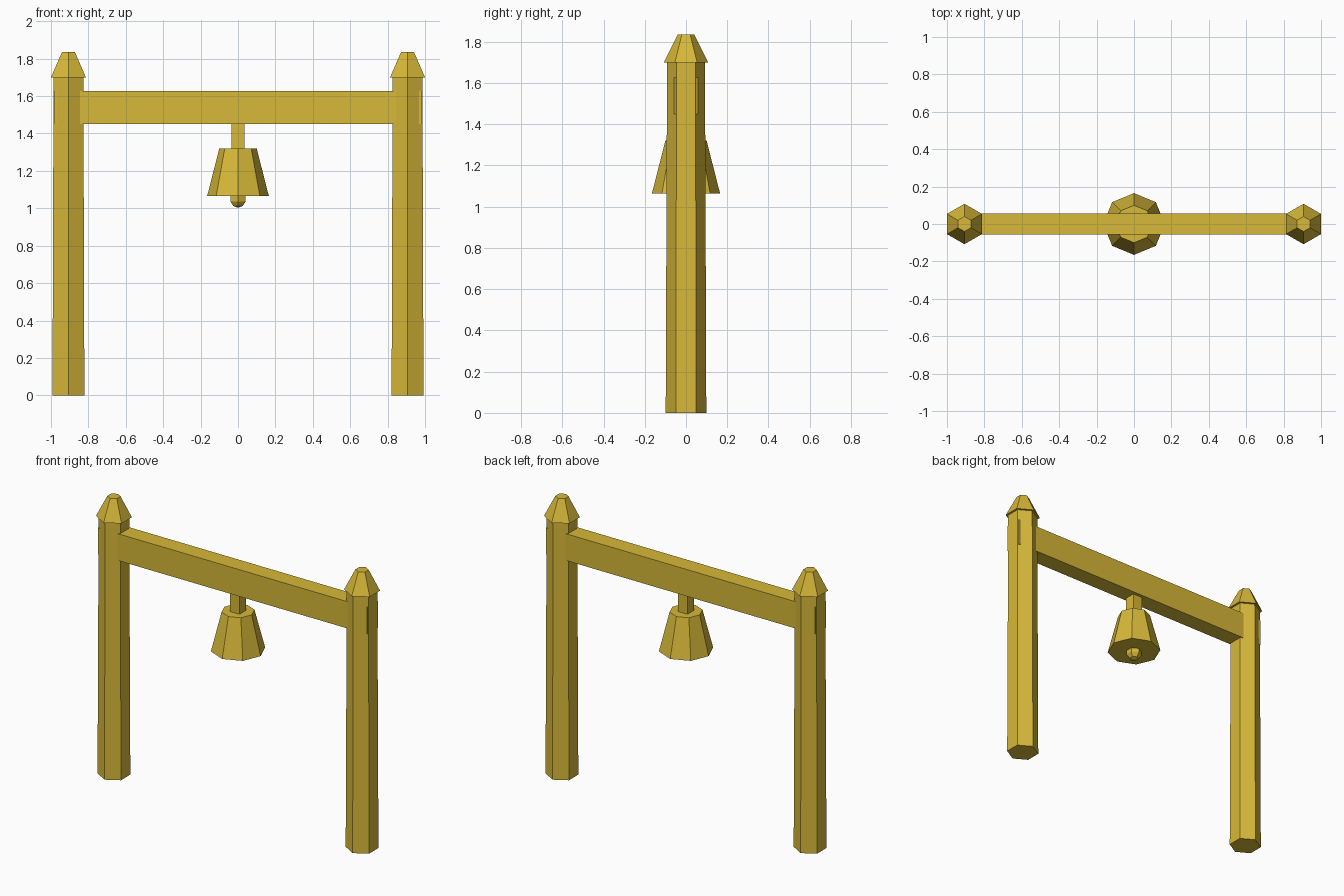
import bpy, bmesh, math

if "Cube" in bpy.data.objects:
    bpy.data.objects.remove(bpy.data.objects["Cube"])

gold = bpy.data.materials.new("antique gold")
gold.diffuse_color = (0.68, 0.48, 0.04, 1)
gold.use_nodes = True
gold.node_tree.nodes["Principled BSDF"].inputs["Base Color"].default_value = gold.diffuse_color


def finish(bm, name):
    bmesh.ops.recalc_face_normals(bm, faces=bm.faces[:])
    mesh = bpy.data.meshes.new(name)
    bm.to_mesh(mesh)
    bm.free()
    mesh.materials.append(gold)
    obj = bpy.data.objects.new(name, mesh)
    bpy.context.collection.objects.link(obj)


def lathe(name, x, sides, profile):
    """Closed faceted solid through (radius, z) rings, with a corner facing +y."""
    bm = bmesh.new()
    rings = []
    for r, z in profile:
        rings.append([bm.verts.new((x + r * math.sin(a), r * math.cos(a), z))
                      for a in (2 * math.pi * i / sides for i in range(sides))])
    for lo, hi in zip(rings, rings[1:]):
        for i in range(sides):
            j = (i + 1) % sides
            bm.faces.new((lo[i], lo[j], hi[j], hi[i]))
    bm.faces.new(rings[0])
    bm.faces.new(rings[-1])
    finish(bm, name)


def box(name, half_x, half_y, z0, z1):
    bm = bmesh.new()
    bmesh.ops.create_cube(bm, size=2)
    for v in bm.verts:
        v.co = (v.co.x * half_x, v.co.y * half_y, z1 if v.co.z > 0 else z0)
    finish(bm, name)


# Hexagonal posts with tapered caps
for side, x in (("left", -0.9065), ("right", 0.9065)):
    lathe(side + "_post", x, 6, [(0.0985, 0), (0.092, 1.70)])
    lathe(side + "_post_cap", x, 6, [(0.108, 1.70), (0.04, 1.835)])

# Crossbeam running through both posts, and the bell hanger
box("crossbeam", 0.983, 0.057, 1.45, 1.627)
box("bell_hanger", 0.035, 0.035, 1.31, 1.46)

# Eight-sided bell
lathe("bell", 0, 8, [(0.165, 1.065), (0.10, 1.32)])

# Low-poly clapper ball
bm = bmesh.new()
bmesh.ops.create_uvsphere(bm, u_segments=6, v_segments=5, radius=0.05)
bmesh.ops.translate(bm, verts=bm.verts[:], vec=(0, 0, 1.053))
finish(bm, "clapper")
